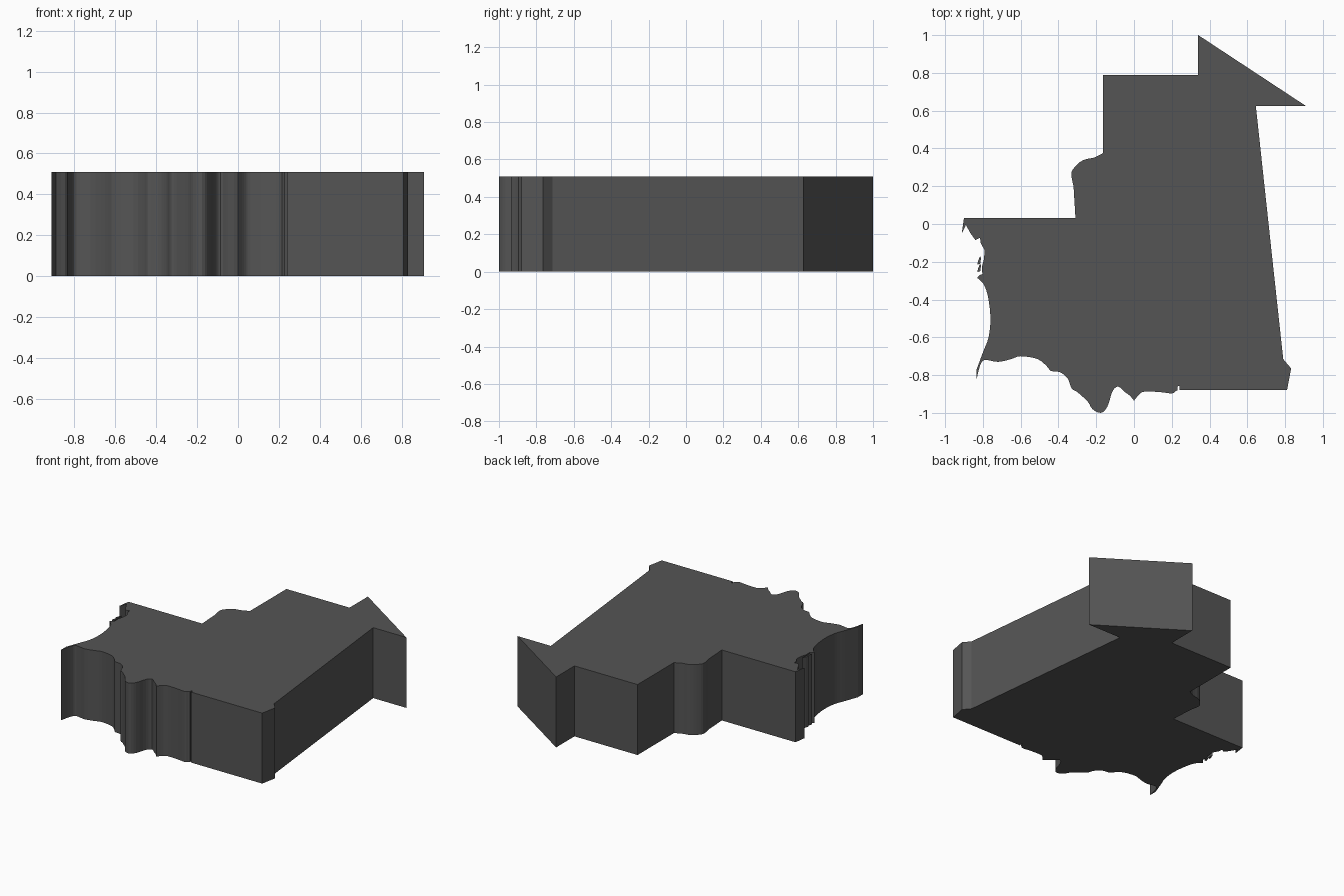
import bpy, bmesh
from mathutils import Vector

HEIGHT = 0.51

mat = bpy.data.materials.new("dark_grey")
mat.diffuse_color = (0.09, 0.09, 0.09, 1)


def smooth(pts, steps=3):
    """Catmull-Rom through the points, keeping both ends."""
    p = [Vector(q) for q in pts]
    p = [p[0]] + p + [p[-1]]
    out = []
    for a, b, c, d in zip(p, p[1:], p[2:], p[3:]):
        for i in range(steps):
            t = i / steps
            out.append(0.5 * (2 * b + (c - a) * t + (2 * a - 5 * b + 4 * c - d) * t * t
                              + (3 * b - a - 3 * c + d) * t ** 3))
    return [tuple(v) for v in out] + [tuple(p[-1])]


def prism(name, outline):
    """Extrude a closed outline from z = 0 to HEIGHT."""
    bm = bmesh.new()
    base = bm.faces.new([bm.verts.new((x, y, 0)) for x, y in outline])
    ext = bmesh.ops.extrude_face_region(bm, geom=[base], use_keep_orig=True)
    top = [g for g in ext["geom"] if isinstance(g, bmesh.types.BMVert)]
    bmesh.ops.translate(bm, verts=top, vec=(0, 0, HEIGHT))
    bmesh.ops.recalc_face_normals(bm, faces=bm.faces[:])
    caps = [f for f in bm.faces if len(f.verts) > 4]
    bmesh.ops.triangulate(bm, faces=caps)
    me = bpy.data.meshes.new(name)
    bm.to_mesh(me)
    bm.free()
    me.materials.append(mat)
    ob = bpy.data.objects.new(name, me)
    bpy.context.collection.objects.link(ob)
    return ob


# Straight borders: north arrow corner, long east side, south-east edge
east = [(-0.165, 0.79), (0.34, 0.79), (0.34, 1.0), (0.91, 0.625), (0.645, 0.625),
        (0.74, -0.255), (0.745, -0.30), (0.79, -0.715), (0.832, -0.765),
        (0.81, -0.88), (0.24, -0.88), (0.24, -0.857), (0.23, -0.86), (0.23, -0.88)]

# Wavy southern edge, split where it has a sharp point
south_a = smooth([(0.22, -0.885), (0.20, -0.897), (0.14, -0.89), (0.06, -0.887),
                  (0.03, -0.9), (0.0, -0.935)])
south_b = smooth([(-0.02, -0.91), (-0.05, -0.888), (-0.085, -0.86), (-0.115, -0.888),
                  (-0.14, -0.965), (-0.175, -1.0), (-0.22, -0.98), (-0.245, -0.94),
                  (-0.30, -0.89), (-0.33, -0.87), (-0.35, -0.82), (-0.39, -0.785),
                  (-0.44, -0.778), (-0.46, -0.755), (-0.51, -0.715), (-0.60, -0.70),
                  (-0.65, -0.715), (-0.72, -0.73), (-0.79, -0.72), (-0.815, -0.75),
                  (-0.835, -0.83)])

# Concave western bay, then the ragged cape
west = smooth([(-0.835, -0.775), (-0.80, -0.68), (-0.77, -0.60), (-0.76, -0.50),
               (-0.772, -0.39), (-0.795, -0.32), (-0.83, -0.285)], 4)
cape = [(-0.82, -0.272), (-0.803, -0.265), (-0.805, -0.225), (-0.795, -0.19),
        (-0.79, -0.14), (-0.812, -0.10), (-0.815, -0.072), (-0.84, -0.085),
        (-0.865, -0.05), (-0.89, -0.005), (-0.912, -0.05), (-0.90, 0.033), (-0.31, 0.033)]

# Rounded shoulder below the northern block
shoulder = smooth([(-0.32, 0.20), (-0.332, 0.265), (-0.315, 0.30), (-0.27, 0.338),
                   (-0.21, 0.352), (-0.165, 0.375)])

prism("land_slab", east + south_a + south_b + west + cape + shoulder)

# Small slivers off the western coast
for i, y in enumerate((-0.255, -0.215)):
    prism(f"islet_{i + 1}", [(-0.83, y), (-0.814, y + 0.005), (-0.81, y + 0.035),
                             (-0.815, y + 0.045), (-0.825, y + 0.02)])
